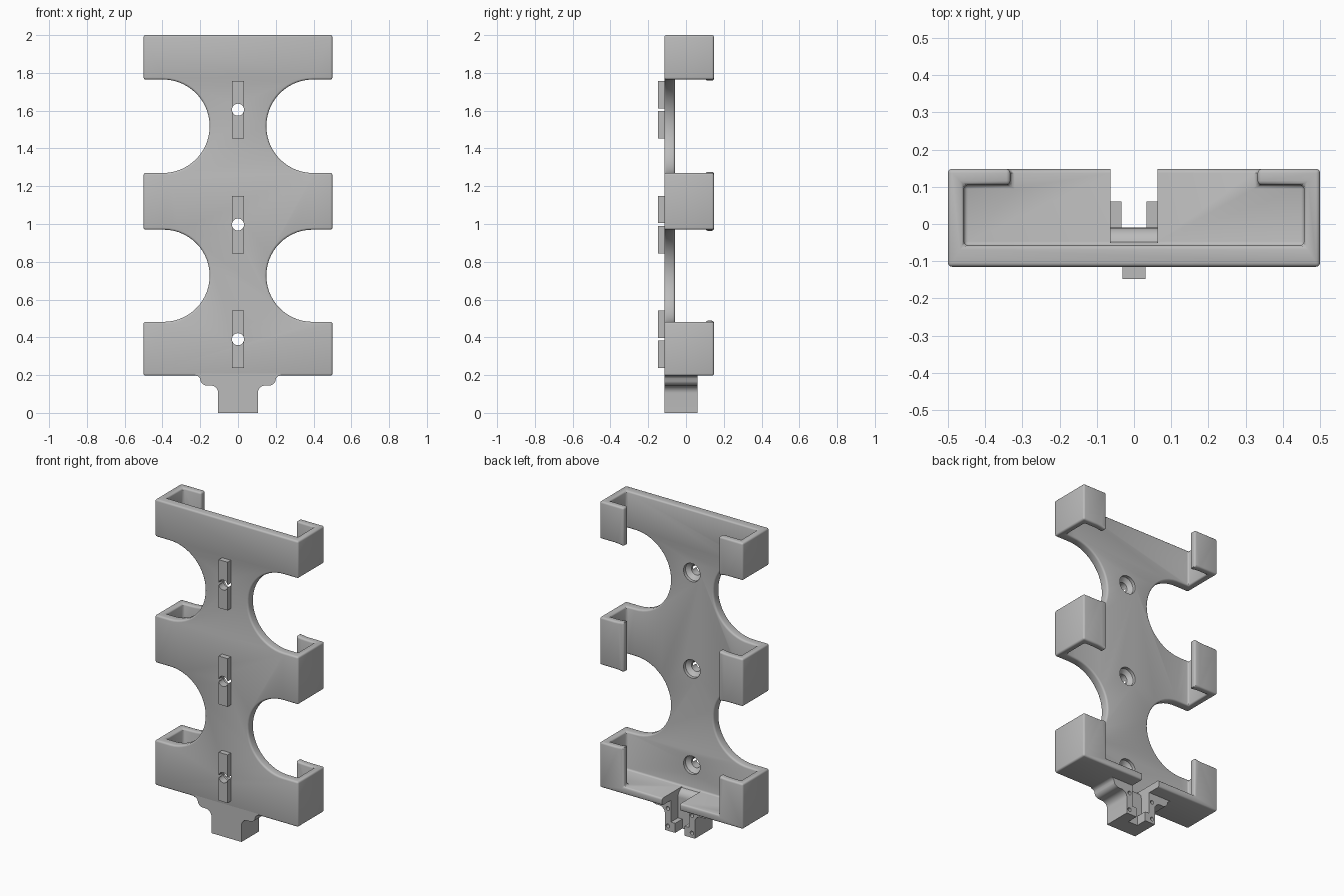
import bpy, bmesh, math
from mathutils import Vector

cube = bpy.data.objects.get("Cube")
if cube:
    bpy.data.objects.remove(cube, do_unlink=True)

grey = bpy.data.materials.new("plain grey")
grey.use_nodes = True
COLOUR = (0.5, 0.5, 0.5, 1)
grey.diffuse_color = COLOUR
grey.node_tree.nodes["Principled BSDF"].inputs["Base Color"].default_value = COLOUR

FRONT, BACK = -0.115, 0.148
FLOOR, TOP = 0.197, 2.0
HOLES = (0.39, 0.997, 1.605)


def prism(name, points, axis, low, high):
    """Extrude a 2D outline along x, y or z."""
    place = {"x": lambda a, b, t: (t, a, b),
             "y": lambda a, b, t: (a, t, b),
             "z": lambda a, b, t: (a, b, t)}[axis]
    bm = bmesh.new()
    face = bm.faces.new([bm.verts.new(place(a, b, low)) for a, b in points])
    grown = bmesh.ops.extrude_face_region(bm, geom=[face])["geom"]
    shift = Vector(place(0, 0, high - low))
    bmesh.ops.translate(bm, vec=shift, verts=[g for g in grown if isinstance(g, bmesh.types.BMVert)])
    bmesh.ops.recalc_face_normals(bm, faces=bm.faces)
    mesh = bpy.data.meshes.new(name)
    bm.to_mesh(mesh)
    bm.free()
    mesh.materials.append(grey)
    obj = bpy.data.objects.new(name, mesh)
    bpy.context.collection.objects.link(obj)
    return obj


def box(name, x0, x1, y0, y1, z0, z1):
    return prism(name, [(x0, y0), (x1, y0), (x1, y1), (x0, y1)], "z", z0, z1)


def arc(cx, cz, r, start, end, n):
    steps = [math.radians(start + (end - start) * i / n) for i in range(n + 1)]
    return [(cx + r * math.cos(a), cz + r * math.sin(a)) for a in steps]


def drill(name, x, z, rows):
    """Round cutter along y; rows are (y, radius)."""
    bm = bmesh.new()
    rings = []
    for y, r in rows:
        rings.append([bm.verts.new((px, y, pz)) for px, pz in arc(x, z, r, 0, 345, 23)])
    for a, b in zip(rings, rings[1:]):
        for i in range(len(a)):
            j = (i + 1) % len(a)
            bm.faces.new((a[i], a[j], b[j], b[i]))
    bm.faces.new(rings[0])
    bm.faces.new(rings[-1])
    bmesh.ops.recalc_face_normals(bm, faces=bm.faces)
    mesh = bpy.data.meshes.new(name)
    bm.to_mesh(mesh)
    bm.free()
    mesh.materials.append(grey)
    obj = bpy.data.objects.new(name, mesh)
    bpy.context.collection.objects.link(obj)
    return obj


def apply(obj, mod):
    bpy.context.view_layer.objects.active = obj
    bpy.ops.object.modifier_apply(modifier=mod.name)


def cut(obj, cutters):
    for cutter in cutters:
        mod = obj.modifiers.new("cut", "BOOLEAN")
        mod.operation, mod.solver, mod.object = "DIFFERENCE", "EXACT", cutter
        apply(obj, mod)


def discard(objs):
    for o in objs:
        bpy.data.objects.remove(o, do_unlink=True)


# Holder body: block outline with round side windows
right = [(0.5, FLOOR)]
for low, high in ((0.482, 0.97), (1.27, 1.765)):
    r = (high - low) / 2
    right += [(0.5, low)] + arc(0.15 + r, low + r, r, 270, 90, 28) + [(0.5, high)]
right.append((0.5, TOP))
outline = right + [(-x, z) for x, z in reversed(right)]
body = prism("holder_body", outline, "y", FRONT, BACK)

# Channel open to the top and, between the lips, to the back
half = [(0.457, -0.058), (0.457, 0.105), (0.332, 0.105), (0.332, 0.3)]
channel = prism("channel_cutter", half + [(-x, y) for x, y in reversed(half)], "z", 0.242, 2.2)
cut(body, [channel])
discard([channel])

# Rounded edges
bevel = body.modifiers.new("round", "BEVEL")
bevel.width, bevel.segments = 0.011, 3
bevel.limit_method, bevel.angle_limit = "ANGLE", math.radians(40)
bevel.use_clamp_overlap = False
apply(body, bevel)

# Stem with stepped, curved shoulders
side = [(0.105, 0), (0.105, 0.105)] + arc(0.145, 0.105, 0.04, 180, 90, 8)[1:]
side += arc(0.165, 0.18, 0.035, 270, 340, 8) + arc(0.225, 0.17, 0.027, 150, 90, 5) + [(0.225, 0.21)]
stem = prism("connector_stem", side + [(-x, z) for x, z in reversed(side)], "y", FRONT, 0.061)

# Plug slot: curved entry, wide pocket, narrow gap through the bottom
ramp = [(-0.057, 0.3), (-0.057, 0.25)] + arc(-0.057, 0.19, 0.047, 80, 0, 8)
pocket = prism("pocket_cutter", ramp + [(-0.01, 0.06), (0.3, 0.06), (0.3, 0.3)], "x", -0.063, 0.063)
gap = box("gap_cutter", -0.033, 0.033, -0.01, 0.3, -0.1, 0.2)
cut(body, [pocket])
cut(stem, [pocket, gap])
pins = [drill("pin_cutter", s * 0.084, z, [(0.03, 0.012), (0.1, 0.012)])
        for s in (-1, 1) for z in (0.03, 0.14)]
cut(stem, pins)
discard([pocket, gap] + pins)

# Mounting ridges and countersunk screw holes
parts = [body, stem]
for i, z in enumerate(HOLES):
    ridge = box(f"mounting_ridge_{i + 1}", -0.031, 0.031, -0.148, FRONT + 0.002, z - 0.152, z + 0.152)
    hole = drill("screw_cutter", 0, z, [(-0.3, 0.032), (-0.1, 0.032), (-0.078, 0.058), (0.02, 0.058)])
    cut(ridge, [hole])
    cut(body, [hole])
    discard([hole])
    parts.append(ridge)

# Smooth curves, sharp corners
bpy.ops.object.select_all(action="DESELECT")
for obj in parts:
    obj.select_set(True)
bpy.context.view_layer.objects.active = body
bpy.ops.object.shade_smooth_by_angle(angle=math.radians(32))
